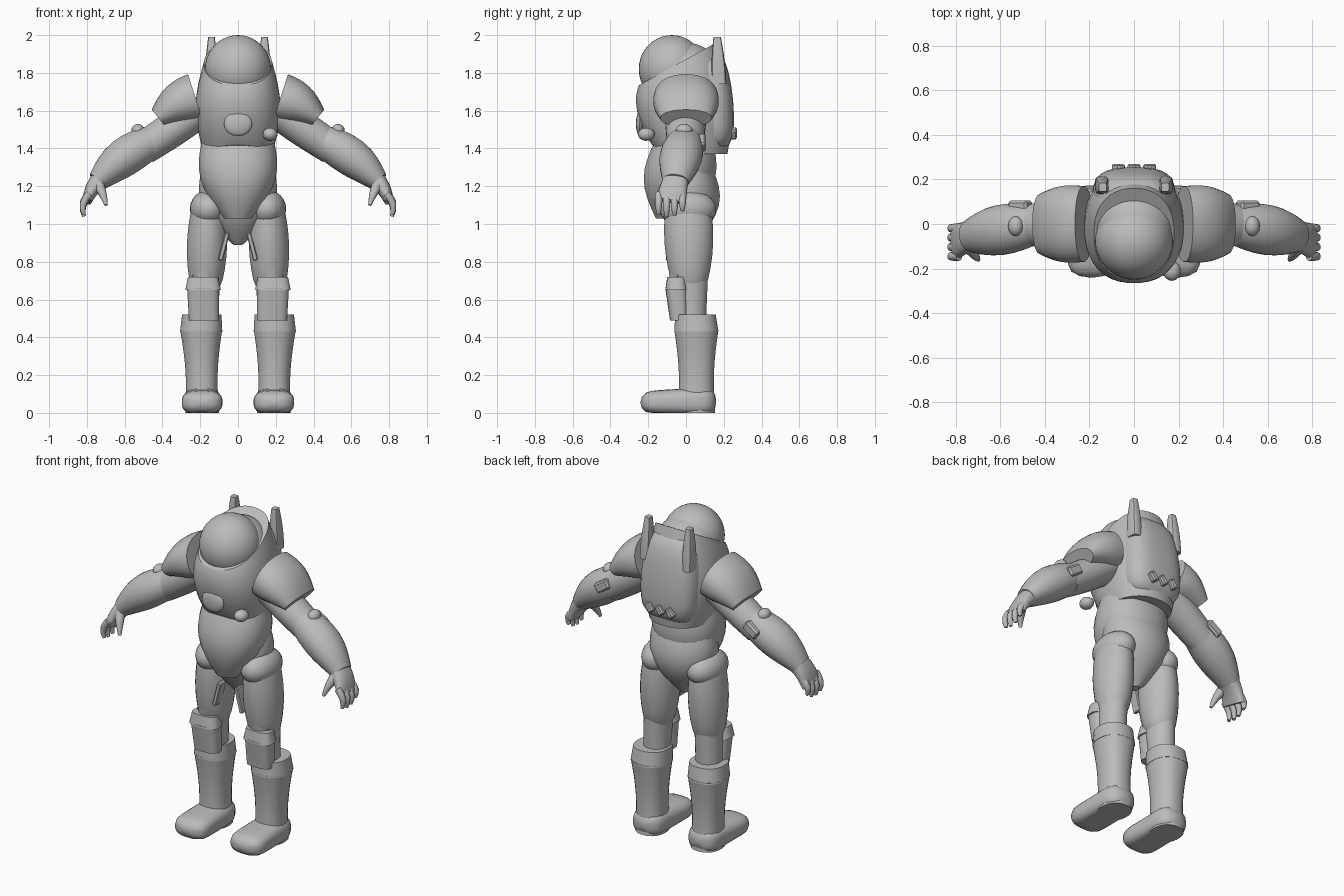
import bpy, bmesh, math
from mathutils import Vector

cube = bpy.data.objects.get("Cube")
if cube:
    bpy.data.objects.remove(cube)

suit = bpy.data.materials.new("suit grey")
suit.use_nodes = True
GREY = (.5, .5, .5, 1)
suit.diffuse_color = GREY
suit.node_tree.nodes["Principled BSDF"].inputs["Base Color"].default_value = GREY
UP = Vector((0, 0, 1))
FORWARD = Vector((0, -1, 0))
DEPTH = Vector((0, 1, 0))
SIDE = Vector((1, 0, 0))
STRAIGHT = (0, 0, 0)


def finish(name, bm, mirror, angle=40):
    bmesh.ops.recalc_face_normals(bm, faces=bm.faces)
    mesh = bpy.data.meshes.new(name)
    bm.to_mesh(mesh)
    bm.free()
    obj = bpy.data.objects.new(name, mesh)
    bpy.context.collection.objects.link(obj)
    mesh.materials.append(suit)
    if mirror:
        modifier = obj.modifiers.new("Mirror", "MIRROR")
        modifier.use_mirror_merge = False
    bpy.ops.object.select_all(action="DESELECT")
    obj.select_set(True)
    bpy.context.view_layer.objects.active = obj
    bpy.ops.object.shade_smooth_by_angle(angle=math.radians(angle))


def tube(name, start, end, size_start, size_end, bulge=0, bow=STRAIGHT, dome=None,
         axis=None, ref=DEPTH, power=2, sides=24, steps=12, mirror=True, shape=None):
    """Swell and taper a superellipse (half width, half depth) along a bowed path."""
    start, end, bow = Vector(start), Vector(end), Vector(bow)
    size_start, size_end = Vector(size_start), Vector(size_end)
    swell = Vector((bulge, bulge))
    bm = bmesh.new()
    rings = []
    for step in range(steps + 1):
        t = (1 - math.cos(math.pi * step / steps)) / 2
        centre = start.lerp(end, t) + bow * math.sin(math.pi * t)
        size = size_start.lerp(size_end, t) + swell * math.sin(math.pi * t)
        if dome:
            size *= max(1 - abs(t + t - 1) ** dome, .01) ** .5
        along = axis or (end - start + bow * math.pi * math.cos(math.pi * t)).normalized()
        across = ref.cross(along).normalized()
        deep = along.cross(across)
        ring = []
        for k in range(sides):
            angle = math.tau * (k + .5) / sides
            c, s = (math.copysign(abs(v) ** (2 / power), v)
                    for v in (math.cos(angle), math.sin(angle)))
            co = centre + across * c * size.x + deep * s * size.y
            if shape:
                shape(co, t)
            ring.append(bm.verts.new(co))
        rings.append(ring)
    for low, high in zip(rings, rings[1:]):
        for k in range(sides):
            n = (k + 1) % sides
            bm.faces.new((low[k], low[n], high[n], high[k]))
    bm.faces.new(rings[0])
    bm.faces.new(rings[-1])
    finish(name, bm, mirror)


def ball(name, centre, size, mirror=False, segments=16):
    bm = bmesh.new()
    bmesh.ops.create_uvsphere(bm, u_segments=segments, v_segments=segments // 2, radius=1)
    bmesh.ops.scale(bm, vec=size, verts=bm.verts)
    bmesh.ops.translate(bm, vec=centre, verts=bm.verts)
    finish(name, bm, mirror)


def block(name, centre, size, tilt=0, mirror=True):
    bm = bmesh.new()
    bmesh.ops.create_cube(bm, size=1)
    bmesh.ops.scale(bm, vec=size, verts=bm.verts)
    bmesh.ops.bevel(bm, geom=bm.edges[:], offset=min(size) / 5, segments=1, affect="EDGES")
    for v in bm.verts:
        x, z = v.co.x, v.co.z
        v.co.x = x * math.cos(tilt) - z * math.sin(tilt)
        v.co.z = x * math.sin(tilt) + z * math.cos(tilt)
    bmesh.ops.translate(bm, vec=centre, verts=bm.verts)
    finish(name, bm, mirror, 30)


# Helmet and the hood behind it
ball("helmet_dome", (0, -.075, 1.82), (.175, .175, .18), segments=40)
ball("helmet_hood", (0, 0, 1.78), (.187, .187, .18), segments=40)


# Chest shell: collar rises to the back, lower front edge is arched
def shell_shape(co, t):
    co.z += .55 * t ** 3 * (co.y + .04)
    if co.y < 0:
        co.z += .05 * (1 - t) ** 4 * max(math.cos(co.x * 8), 0)


tube("chest_shell", (0, .02, 1.37), (0, -.045, 1.85), (.18, .2), (.18, .205), bulge=.045,
     axis=UP, power=2.3, sides=36, mirror=False, shape=shell_shape)
ball("chest_dial", (0, -.245, 1.53), (.075, .02, .065))
ball("chest_knob", (.17, -.21, 1.475), (.04, .045, .035))

# Backpack
tube("backpack", (0, .13, 1.38), (0, .085, 1.93), (.17, .115), (.14, .11), bulge=.03,
     dome=8, axis=UP, power=3, sides=28, mirror=False)
tube("backpack_fin", (.145, .175, 1.74), (.14, .165, 1.99), (.03, .04), (.018, .02),
     bulge=.005, axis=UP, power=4, sides=12)
for x in (-.07, 0, .07):
    block("backpack_vent", (x, .25, 1.48), (.04, .04, .06), tilt=-.6, mirror=False)

# Belly plate and pelvis
tube("belly", (0, -.06, 1.03), (0, -.01, 1.45), (.08, .1), (.19, .15), bulge=.065,
     axis=UP, power=2.2, mirror=False)
tube("pelvis", (0, .01, .89), (0, .02, 1.3), (.025, .03), (.19, .12), bulge=.085,
     axis=UP, mirror=False)

# Legs
tube("thigh", (.172, .02, .62), (.155, .01, 1.18), (.075, .08), (.07, .11), bulge=.035,
     dome=10, axis=UP)
tube("shin", (.18, .03, .45), (.172, .01, .8), (.075, .075), (.08, .11), axis=UP)
ball("hip", (.155, .01, 1.08), (.1, .15, .1), mirror=True, segments=24)
block("thigh_outer_panel", (.235, 0, .86), (.02, .1, .28))
block("thigh_inner_panel", (.075, -.075, .88), (.025, .06, .15), tilt=.25)
tube("knee_guard", (.18, -.035, .49), (.185, -.05, .66), (.08, .05), (.085, .06),
     axis=UP, power=3)
tube("knee_guard_lip", (.185, -.05, .65), (.185, -.05, .72), (.095, .06), (.08, .05),
     axis=UP, power=3, steps=2)

# Boots
tube("boot_shaft", (.19, .055, 0), (.195, .055, .44), (.09, .1), (.112, .118),
     bulge=-.015, axis=UP, power=2.3)
tube("boot_cuff", (.195, .055, .43), (.192, .05, .52), (.113, .118), (.105, .108),
     axis=UP, power=2.3, steps=2)


def ground(co, t):
    co.z = max(co.z, 0)


tube("boot_foot", (.19, .16, .06), (.19, -.24, .055), (.08, .095), (.06, .112),
     dome=8, axis=FORWARD, ref=SIDE, power=2.8, shape=ground)

# Arms
tube("upper_arm", (.2, 0, 1.6), (.5, -.005, 1.4), (.09, .11), (.088, .09), bulge=.005)
tube("forearm", (.43, 0, 1.45), (.745, -.055, 1.225), (.08, .085), (.055, .07),
     bulge=.035, bow=(.015, 0, .015))
tube("shoulder_guard", (.225, 0, 1.67), (.42, 0, 1.56), (.13, .17), (.058, .135),
     bulge=.018, bow=(0, 0, .015), power=2.2, sides=28)
ball("elbow_knob", (.53, -.01, 1.495), (.035, .045, .035), mirror=True)
block("elbow_pad", (.51, .08, 1.43), (.1, .05, .06), tilt=-.6)

# Hands
tube("palm", (.715, -.05, 1.25), (.8, -.08, 1.12), (.055, .065), (.025, .08),
     bow=(.01, 0, .005), power=2.5)
for i, tip in enumerate((1.05, 1.04, 1.045, 1.07)):
    y = -.145 + i * .042
    tube("finger", (.785, y, 1.16), (.815, y, tip), (.02, .02), (.01, .01),
         bulge=.004, bow=(.02, 0, 0), sides=10, steps=6)
tube("thumb", (.745, -.09, 1.22), (.698, -.16, 1.1), (.035, .035), (.009, .01),
     bow=(-.005, -.01, 0), sides=10, steps=6)
